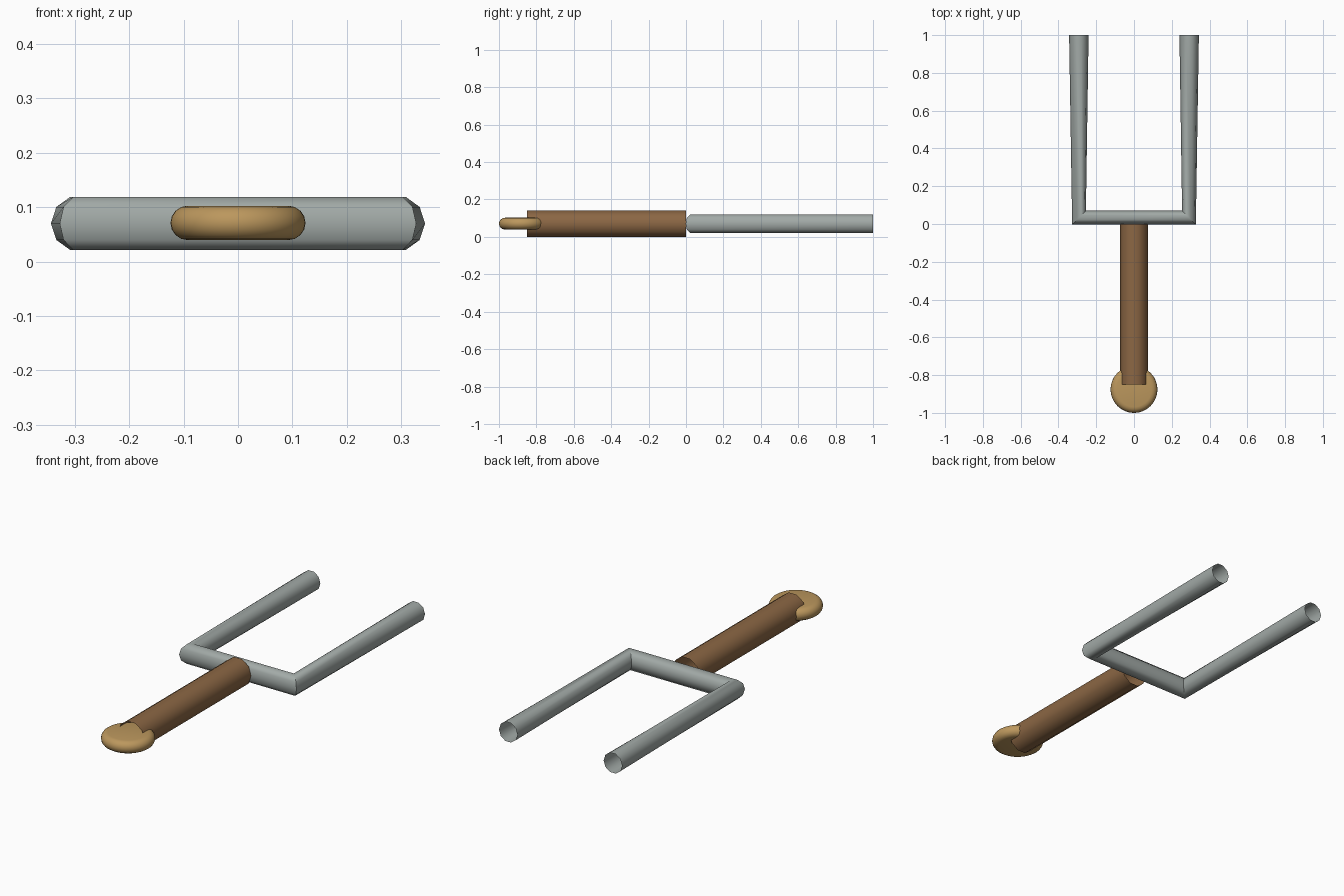
import bpy, bmesh, math
from mathutils import Vector

if "Cube" in bpy.data.objects:
    bpy.data.objects.remove(bpy.data.objects["Cube"])

Z = 0.07          # common centre height
UP = Vector((0, 0, 1))


def material(name, rgb):
    m = bpy.data.materials.new(name)
    m.diffuse_color = (*rgb, 1)
    m.use_nodes = True
    m.node_tree.nodes["Principled BSDF"].inputs["Base Color"].default_value = m.diffuse_color
    return m


def finish(name, bm, mat, flip=False):
    bmesh.ops.recalc_face_normals(bm, faces=bm.faces)
    if flip:
        bmesh.ops.reverse_faces(bm, faces=bm.faces)
    me = bpy.data.meshes.new(name)
    bm.to_mesh(me)
    bm.free()
    me.materials.append(mat)
    ob = bpy.data.objects.new(name, me)
    bpy.context.collection.objects.link(ob)
    bpy.context.view_layer.objects.active = ob
    ob.select_set(True)
    bpy.ops.object.shade_smooth_by_angle(angle=math.radians(50))
    ob.select_set(False)
    return ob


def tube(name, stations, radius, mat, sides=10):
    """Open-ended tube; each station is (x, y, sideways direction)."""
    bm = bmesh.new()
    rings = []
    for x, y, side in stations:
        s = Vector((*side, 0)).normalized()
        ring = []
        for i in range(sides):
            a = math.tau * i / sides
            p = Vector((x, y, Z)) + radius * (s * math.cos(a) + UP * math.sin(a))
            ring.append(bm.verts.new(p))
        rings.append(ring)
    for r0, r1 in zip(rings, rings[1:]):
        for i in range(sides):
            j = (i + 1) % sides
            bm.faces.new((r0[i], r0[j], r1[j], r1[i]))
    return finish(name, bm, mat)


steel = material("grey metal", (0.36, 0.40, 0.385))
wood = material("brown wood", (0.26, 0.135, 0.058))
brass = material("tan pommel", (0.50, 0.31, 0.11))

# Two-pronged fork: one tube bent at two mitred corners
tube("fork_prongs", [(-0.292, 1.0, (-1, 0)), (-0.291, 0.034, (-1, -1)),
                     (0.291, 0.034, (1, -1)), (0.292, 1.0, (1, 0))], 0.0515, steel)

# Handle
tube("handle", [(0, -0.85, (1, 0)), (0, 0.0, (1, 0))], 0.0735, wood)

# Pommel: flat disc with a rounded rim
bm = bmesh.new()
R, H, N, M = 0.0925, 0.0315, 48, 8
rings = []
for k in range(M + 1):
    t = math.pi * (k / M - 0.5)
    r, z = R + H * math.cos(t), Z + 0.001 + H * math.sin(t)
    rings.append([bm.verts.new((r * math.cos(math.tau * i / N),
                                -0.876 + r * math.sin(math.tau * i / N), z)) for i in range(N)])
for r0, r1 in zip(rings, rings[1:]):
    for i in range(N):
        j = (i + 1) % N
        bm.faces.new((r0[i], r0[j], r1[j], r1[i]))
bm.faces.new(rings[0])
bm.faces.new(rings[-1])
finish("pommel", bm, brass)
